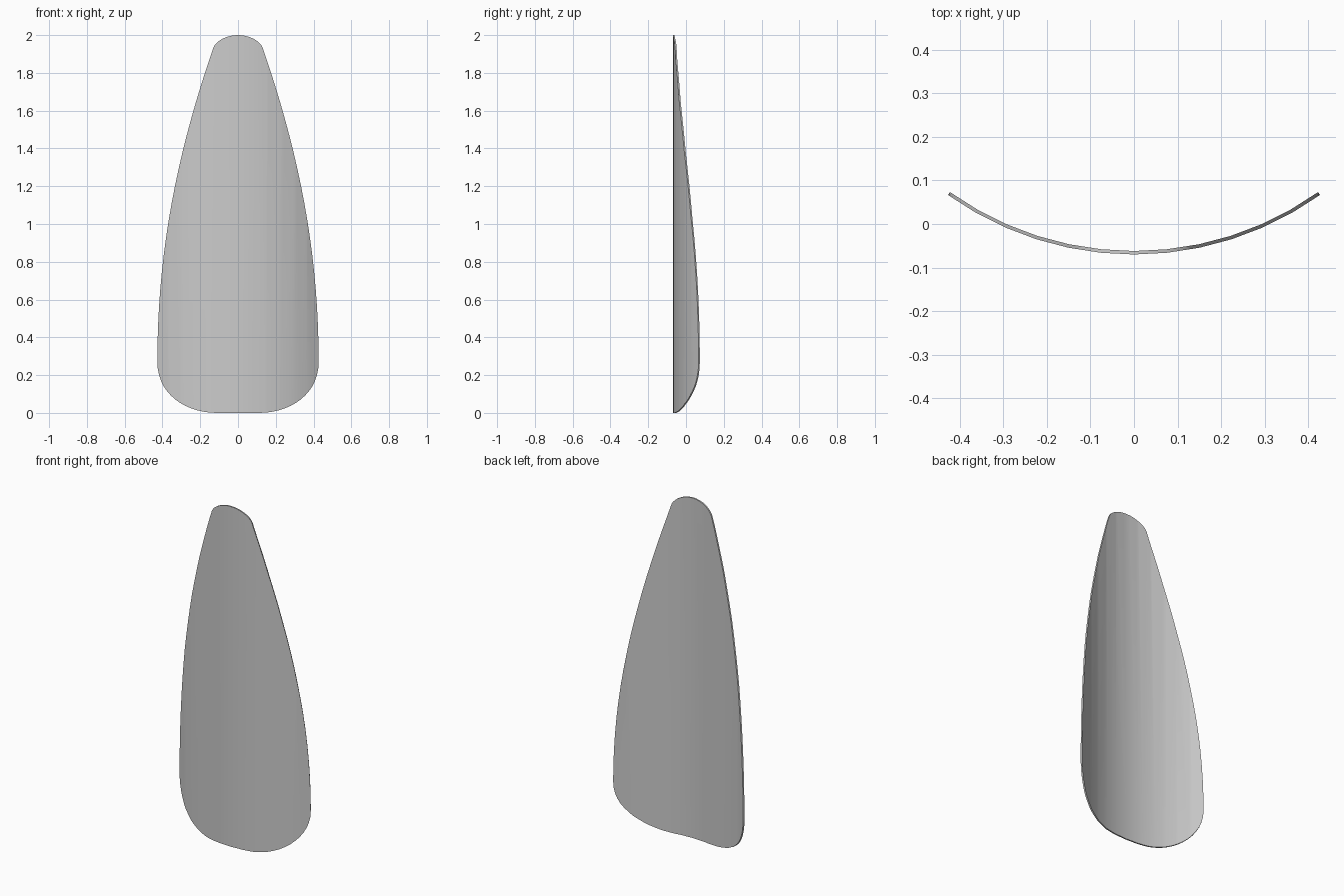
import bpy, bmesh, math
from mathutils import Vector

if "Cube" in bpy.data.objects:
    bpy.data.objects.remove(bpy.data.objects["Cube"])

R, FRONT, THICK = 0.736, -0.07, 0.008
STEP = math.asin(0.427 / R) / 6          # twelve facets across the bend


def bezier(p, n):
    out = []
    for i in range(n):
        t = i / n
        w = ((1-t)**3, 3*t*(1-t)**2, 3*t*t*(1-t), t**3)
        out.append((sum(a*q[0] for a, q in zip(w, p)), sum(a*q[1] for a, q in zip(w, p))))
    return out


def bend(x):
    # depth of the faceted arc at x
    a = abs(x)
    k = min(int(math.asin(min(a / R, 1)) / STEP + 1e-6), 5)
    x0, x1 = R * math.sin(k*STEP), R * math.sin((k+1)*STEP)
    y0, y1 = R * (1-math.cos(k*STEP)), R * (1-math.cos((k+1)*STEP))
    return FRONT + y0 + (y1-y0) * (a-x0) / (x1-x0)


# right half of the outline: rounded base, tapering side, rounded tip
half = bezier([(0.11, 0), (0.28, 0), (0.427, 0.10), (0.427, 0.27)], 14)
half += bezier([(0.427, 0.27), (0.427, 0.85), (0.325, 1.37), (0.13, 1.935)], 18)
half += bezier([(0.13, 1.935), (0.115, 1.97), (0.06, 2), (0, 2)], 8)
outline = half + [(0, 2)] + [(-x, z) for x, z in reversed(half)]

# flat sheet, sliced into strips, then bent
bm = bmesh.new()
bm.faces.new([bm.verts.new((x, 0, z)) for x, z in outline])
for k in range(-5, 6):
    bmesh.ops.bisect_plane(bm, geom=bm.verts[:] + bm.edges[:] + bm.faces[:], dist=1e-5,
                           plane_co=Vector((R*math.sin(k*STEP), 0, 0)), plane_no=Vector((1, 0, 0)))
for v in bm.verts:
    v.co.y = bend(v.co.x)
bm.normal_update()
if sum(f.normal.y for f in bm.faces) > 0:
    bmesh.ops.reverse_faces(bm, faces=bm.faces[:])
mesh = bpy.data.meshes.new("curved_blade")
bm.to_mesh(mesh)
bm.free()
blade = bpy.data.objects.new("curved_blade", mesh)
bpy.context.collection.objects.link(blade)

# thickness toward the hollow side
sol = blade.modifiers.new("thickness", 'SOLIDIFY')
sol.thickness = THICK
sol.offset = -1
bpy.context.view_layer.objects.active = blade
blade.select_set(True)
bpy.ops.object.modifier_apply(modifier=sol.name)
bpy.ops.object.shade_smooth_by_angle(angle=math.radians(30))
